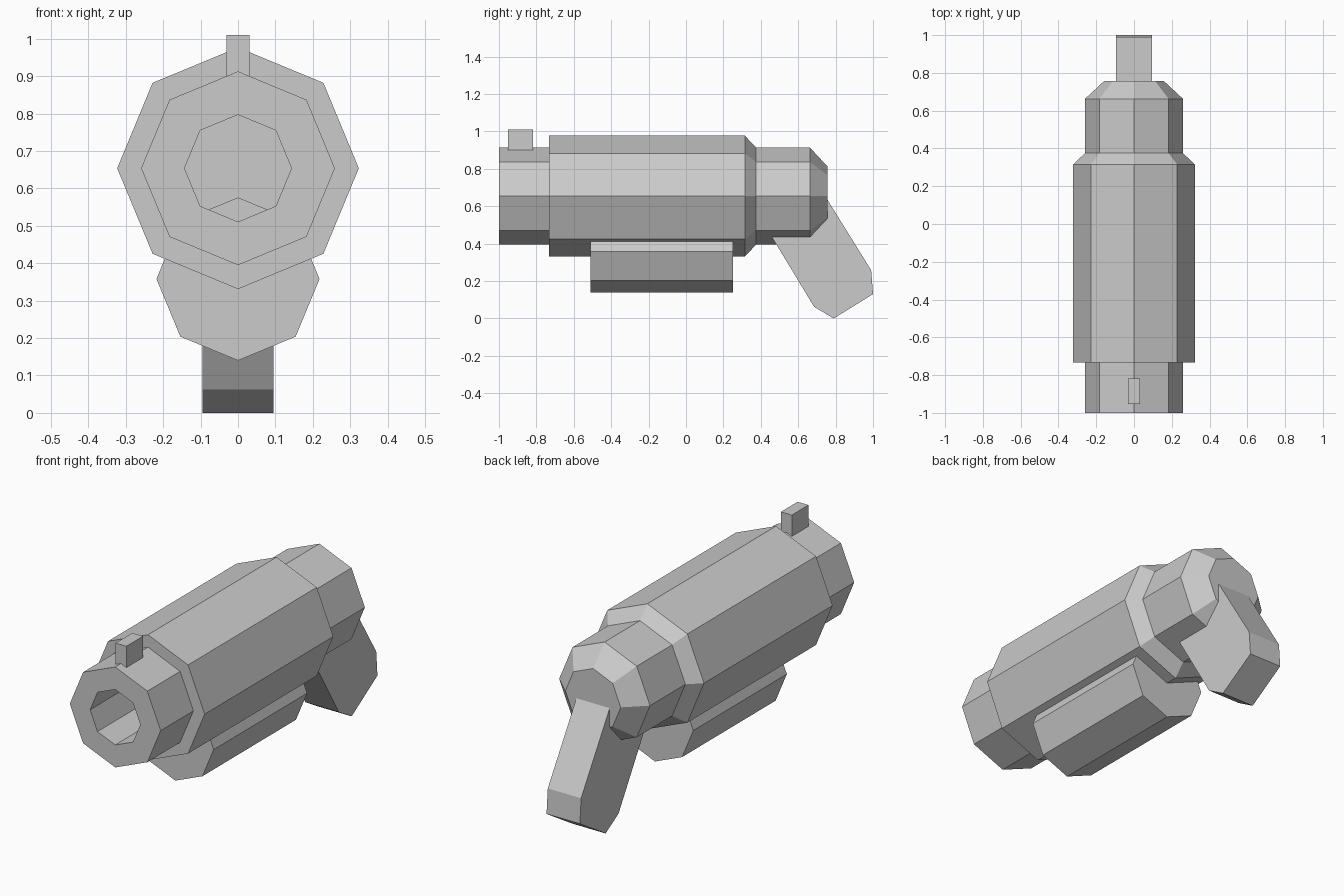
import bpy
import bmesh
from math import cos, sin, tau
from mathutils import Vector

if "Cube" in bpy.data.objects:
    bpy.data.objects.remove(bpy.data.objects["Cube"])


def finish(bm, name):
    bmesh.ops.recalc_face_normals(bm, faces=bm.faces[:])
    mesh = bpy.data.meshes.new(name)
    bm.to_mesh(mesh)
    bm.free()
    obj = bpy.data.objects.new(name, mesh)
    bpy.context.collection.objects.link(obj)
    return obj


def octagon_lathe(name, z, rings):
    """Octagonal solid along y from (y, radius) rings, capped at both ends."""
    bm = bmesh.new()
    loops = [[bm.verts.new((r * cos(tau * i / 8), y, z + r * sin(tau * i / 8)))
              for i in range(8)] for y, r in rings]
    for a, b in zip(loops, loops[1:]):
        for i in range(8):
            j = (i + 1) % 8
            bm.faces.new((a[i], a[j], b[j], b[i]))
    bm.faces.new(loops[0])
    bm.faces.new(loops[-1])
    return finish(bm, name)


def side_extrude(name, profile, half_width):
    """Extrude a (y, z) outline symmetrically across x."""
    bm = bmesh.new()
    face = bm.faces.new([bm.verts.new((-half_width, y, z)) for y, z in profile])
    new = bmesh.ops.extrude_face_region(bm, geom=[face])["geom"]
    bmesh.ops.translate(bm, vec=Vector((2 * half_width, 0, 0)),
                        verts=[v for v in new if isinstance(v, bmesh.types.BMVert)])
    return finish(bm, name)


# Stepped body, starting at the bottom of the bore and ending at the rear cap
octagon_lathe("barrel_body", 0.654, [
    (-0.50, 0.143), (-1.0, 0.143), (-1.0, 0.259), (-0.733, 0.259),
    (-0.733, 0.323), (0.315, 0.323), (0.375, 0.259), (0.663, 0.259),
    (0.757, 0.158)])

# Octagonal tube slung under the body
octagon_lathe("under_barrel", 0.358, [(-0.51, 0.218), (0.252, 0.218)])

# Slanted handle with chamfered foot
side_extrude("grip", [(0.42, 0.50), (0.685, 0.062), (0.79, 0.0), (1.0, 0.13),
                      (0.99, 0.258), (0.725, 0.685)], 0.095)

# Front sight block
side_extrude("front_sight", [(-0.953, 0.88), (-0.817, 0.88),
                             (-0.817, 1.01), (-0.953, 1.01)], 0.031)
